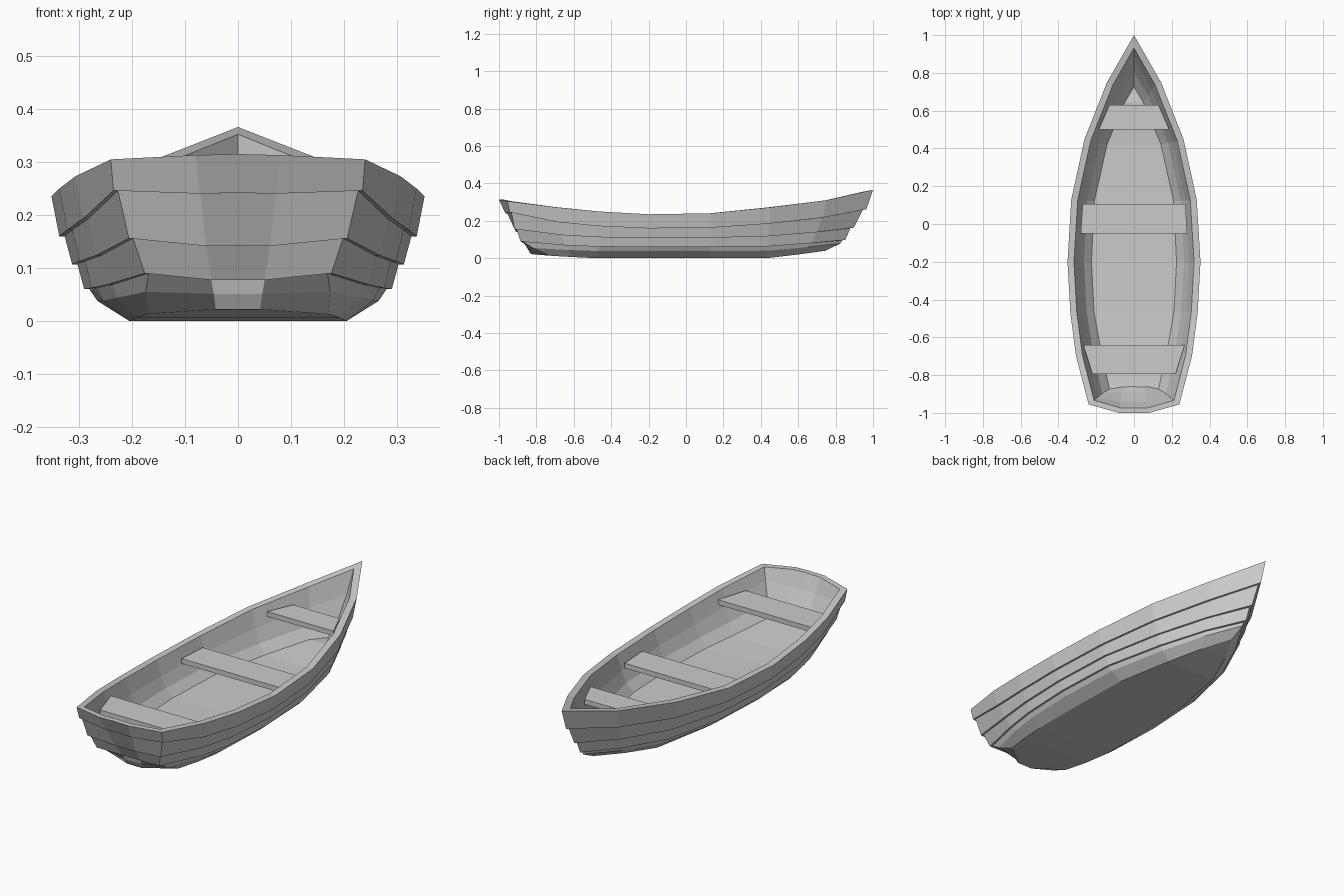
import bpy
from mathutils import Vector

if "Cube" in bpy.data.objects:
    bpy.data.objects.remove(bpy.data.objects["Cube"])

# Half outlines, stern centre -> bow: rim edge and flat bottom edge
RIM = [(0, -1, .315), (.08, -1, .313), (.24, -.955, .305), (.307, -.7, .273),
       (.337, -.47, .25), (.352, -.2, .235), (.332, .13, .24), (.262, .45, .272),
       (.143, .75, .31), (0, 1, .366)]
BOTTOM = [(0, -.83, .022), (.042, -.83, .022), (.17, -.72, .013), (.192, -.6, .006),
          (.205, -.47, 0), (.205, -.2, 0), (.195, .13, 0), (.14, .43, 0),
          (.075, .6, .02), (0, .745, .04)]

# Transom corner at each plank edge
CORNER = [(.24, -.955, .305), (.235, -.942, .246), (.206, -.917, .156),
          (.176, -.885, .09), (.174, -.82, .055), (.17, -.72, .013)]

# How far each plank edge sits from rim (0) to bottom (1), sideways and in height
OUT = {"stern": (0, .2, .53, .8, .9, 1), "mid": (0, .1, .265, .42, .59, 1),
       "bow": (0, .14, .4, .58, .68, 1)}
DOWN = {"stern": (0, .25, .59, .81, .9, 1), "mid": (0, .32, .545, .745, .84, 1),
        "bow": (0, .32, .62, .82, .88, 1)}
STERN_W = (1, 1, 1, .3, .1, 0, 0, 0, 0, 0)
BOW_W = (0, 0, 0, 0, 0, 0, 0, .3, .6, 1)


def outline(level):
    """Closed 18 point loop of one plank edge."""
    half = []
    for i, (r, b) in enumerate(zip(RIM, BOTTOM)):
        s, w = STERN_W[i], BOW_W[i]
        f, g = (t["stern"][level] * s + t["bow"][level] * w + t["mid"][level] * (1 - s - w)
                for t in (OUT, DOWN))
        half.append(Vector((r[0] + (b[0] - r[0]) * f, r[1] + (b[1] - r[1]) * f,
                            r[2] + (b[2] - r[2]) * g)))
    half[2] = Vector(CORNER[level])
    return half + [Vector((-p.x, p.y, p.z)) for p in reversed(half[1:-1])]


def inset(loop, d, transom=1, dz=0):
    """Mitred inward offset; 'transom' scales the thickness at the stern."""
    res = []
    for i, p in enumerate(loop):
        a = (p - loop[i - 1]).xy.normalized()
        b = (loop[(i + 1) % len(loop)] - p).xy.normalized()
        n1, n2 = Vector((-a.y, a.x)), Vector((-b.y, b.x))
        m = (n1 + n2) / (1 + n1.dot(n2)) * d
        if m.y > 0 and p.y < -.75:
            m.y *= transom
        drop = .2 * m.y if p.y > .7 else 0      # follow the sheer at the bow
        res.append(Vector((p.x + m.x, p.y + m.y, p.z + drop + dz)))
    return res


def make(name, verts, faces):
    me = bpy.data.meshes.new(name)
    me.from_pydata([tuple(v) for v in verts], [], faces)
    ob = bpy.data.objects.new(name, me)
    bpy.context.collection.objects.link(ob)
    return ob


# Clinker hull: rings run from the floor up the inside, over the rim, down the outside
L = [outline(k) for k in range(6)]
rings = [inset(L[3], .065, .15, .008), inset(L[2], .048, .4), inset(L[1], .045, .5),
         inset(L[0], .034, .8), L[0]]
for k in (1, 2, 3):
    rings += [L[k], inset(L[k], .01)]
rings += [L[4], L[5]]

N = 18
faces = []
for r in range(len(rings) - 1):
    for i in range(N):
        j = (i + 1) % N
        faces.append((r * N + i, (r + 1) * N + i, (r + 1) * N + j, r * N + j))

# Floor and underside, in strips across the hull
for base, flip in ((0, False), ((len(rings) - 1) * N, True)):
    for i in range(9):
        q = [i, i + 1, N - i - 1, (N - i) % N]
        q = [base + v for v in dict.fromkeys(q)]
        faces.append(q[::-1] if flip else q)
make("hull", [v for r in rings for v in r], faces)


# Bench seats: tapered planks
def seat(name, y0, w0, y1, w1, top, thick=.025):
    v = [(x, y, z) for z in (top - thick, top)
         for x, y in ((-w0, y0), (w0, y0), (w1, y1), (-w1, y1))]
    f = [(3, 2, 1, 0), (4, 5, 6, 7)]
    f += [(i, (i + 1) % 4, (i + 1) % 4 + 4, i + 4) for i in range(4)]
    make(name, v, f)


seat("stern_seat", -.795, .22, -.64, .268, .235)
seat("middle_seat", -.05, .282, .105, .272, .195)
seat("bow_seat", .5, .187, .63, .13, .25)
